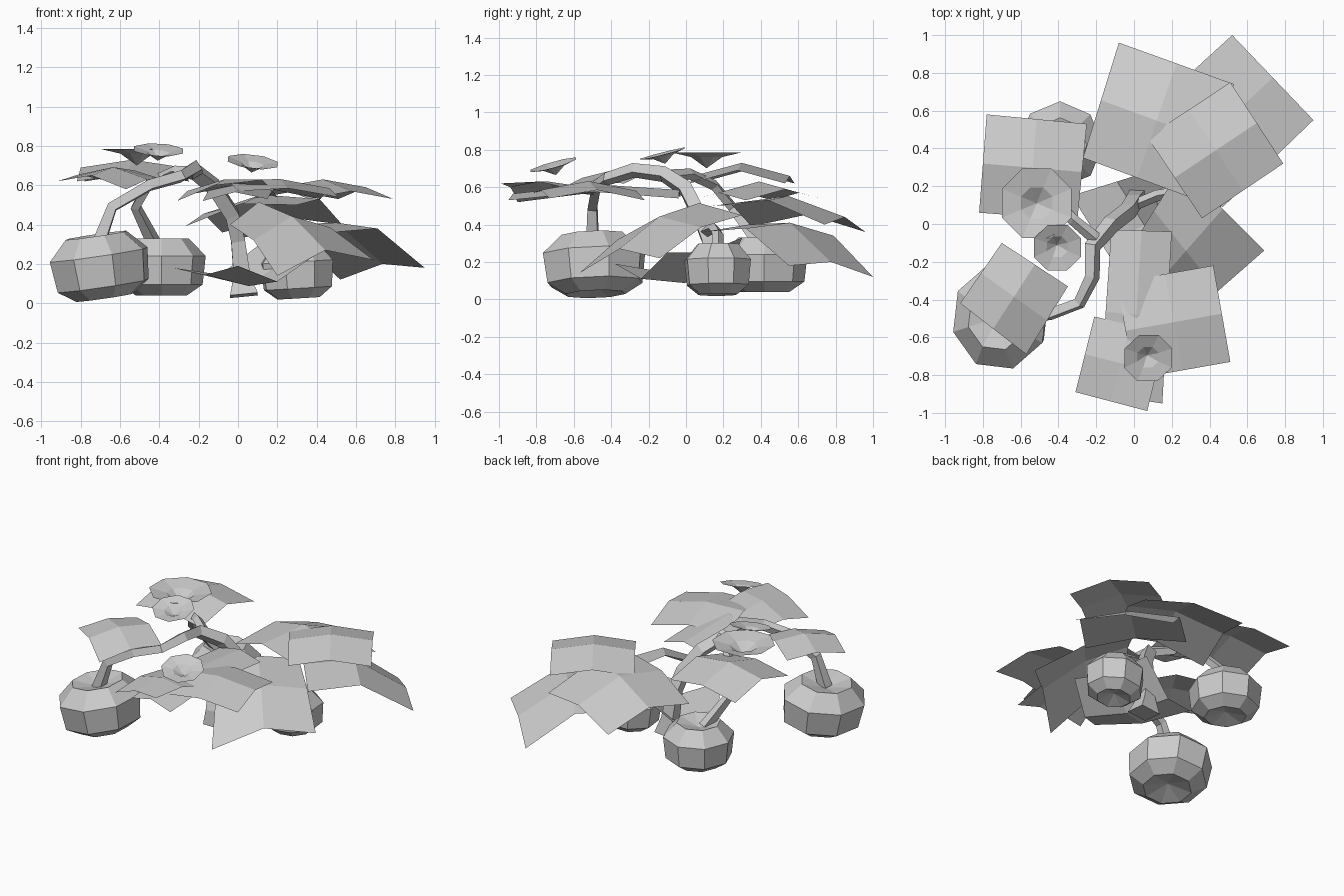
import bpy, math
from mathutils import Vector, Matrix, Euler

if "Cube" in bpy.data.objects:
    bpy.data.objects.remove(bpy.data.objects["Cube"])


def mesh_object(name, verts, faces, matrix=Matrix()):
    me = bpy.data.meshes.new(name)
    me.from_pydata([matrix @ Vector(v) for v in verts], [], faces)
    me.update()
    ob = bpy.data.objects.new(name, me)
    bpy.context.collection.objects.link(ob)
    return ob


def lathe(name, profile, loc, size, rot=(0, 0, 0), sides=8):
    """Spin an (r, z) profile; points with r = 0 become poles."""
    verts, faces, rings = [], [], []
    for r, z in profile:
        n = 1 if r == 0 else sides
        rings.append(list(range(len(verts), len(verts) + n)))
        for i in range(n):
            a = 2 * math.pi * (i + 0.5) / sides
            verts.append((r * math.cos(a), r * math.sin(a), z))
    for lo, hi in zip(rings, rings[1:]):
        for i in range(sides):
            j = (i + 1) % sides
            if len(lo) == 1:
                faces.append((lo[0], hi[j], hi[i]))
            elif len(hi) == 1:
                faces.append((lo[i], lo[j], hi[0]))
            else:
                faces.append((lo[i], lo[j], hi[j], hi[i]))
    m = Matrix.LocRotScale(Vector(loc), Euler(rot), Vector(size))
    return mesh_object(name, verts, faces, m)


def leaf(name, tip_a, tip_b, base_b, base_a, rib, arch):
    """3 x 3 folded sheet, raised along its rib and across its middle."""
    ta, tb, bb, ba = map(Vector, (tip_a, tip_b, base_b, base_a))
    verts = []
    for v in (0, 0.5, 1):
        for u in (0, 0.5, 1):
            p = ta.lerp(tb, u).lerp(ba.lerp(bb, u), v)
            p.z += rib * (1 - abs(2 * u - 1)) + arch * (1 - abs(2 * v - 1))
            verts.append(p)
    faces = [(i, i + 3, i + 4, i + 1) for i in (0, 1, 3, 4)]
    return mesh_object(name, verts, faces)


def stem(name, points):
    """Four-sided tapered stalk through (x, y, z, radius) points."""
    cu = bpy.data.curves.new(name, 'CURVE')
    cu.dimensions = '3D'
    cu.bevel_depth = 1
    cu.bevel_resolution = 0
    cu.use_fill_caps = True
    sp = cu.splines.new('POLY')
    sp.points.add(len(points) - 1)
    sp.use_smooth = False
    for p, (x, y, z, r) in zip(sp.points, points):
        p.co = (x, y, z, 1)
        p.radius = r
    ob = bpy.data.objects.new(name, cu)
    bpy.context.collection.objects.link(ob)
    return ob


# Pumpkins
GOURD = [(0, -0.75), (0.58, -1), (0.93, -0.62), (1, 0.38), (0.62, 1), (0, 0.72)]
lathe("pumpkin_left", GOURD, (-0.7, -0.49, 0.187), (0.26, 0.285, 0.16), (0.05, -0.14, -0.12))
lathe("pumpkin_back", GOURD, (-0.39, 0.42, 0.185), (0.225, 0.23, 0.145), (0, 0, math.pi / 8))
lathe("pumpkin_right", GOURD, (0.3, 0.17, 0.16), (0.195, 0.185, 0.135), (0, -0.06, 0.1))

# Stems
stem("main_vine", [(0.03, 0.13, 0.04, .1), (0.02, 0.14, 0.14, .06), (0, 0.12, 0.32, .05),
                   (-0.03, 0.07, 0.45, .05), (-0.12, 0.0, 0.59, .05),
                   (-0.22, -0.12, 0.67, .045), (-0.22, -0.28, 0.69, .04),
                   (-0.29, -0.42, 0.645, .035), (-0.45, -0.48, 0.6, .035),
                   (-0.64, -0.5, 0.49, .035), (-0.71, -0.5, 0.3, .045)])
stem("back_pumpkin_stalk", [(-0.2, -0.08, 0.66, .035), (-0.32, 0.02, 0.67, .03),
                            (-0.45, 0.15, 0.61, .03), (-0.52, 0.25, 0.49, .03),
                            (-0.42, 0.4, 0.29, .04)])
stem("right_pumpkin_stalk", [(0.0, 0.1, 0.36, .03), (0.12, 0.15, 0.38, .03),
                             (0.24, 0.17, 0.35, .03), (0.29, 0.17, 0.25, .035)])

# Leaves: tip corners, base corners, rib height, arch height
LEAVES = {
    "leaf_back": ((-0.08, 0.96, .36), (0.53, 0.74, .40), (0.3, 0.14, .5), (-0.27, 0.35, .39), .06, .08),
    "leaf_back_right_low": ((0.52, 1.0, .12), (0.95, 0.55, .18), (0.47, 0.09, .36), (0.06, 0.58, .34), .05, .11),
    "leaf_back_right_high": ((0.51, 0.75, .53), (0.79, 0.32, .53), (0.36, 0.03, .53), (0.07, 0.46, .53), .06, .04),
    "leaf_left": ((-0.78, 0.58, .62), (-0.82, 0.06, .62), (-0.3, 0.02, .62), (-0.25, 0.53, .62), .07, .04),
    "leaf_over_pumpkin": ((-0.92, -0.42, .62), (-0.57, -0.69, .58), (-0.35, -0.33, .62), (-0.7, -0.1, .63), .05, .03),
    "leaf_front_right": ((0.51, -0.73, .54), (0.42, -0.22, .53), (-0.09, -0.31, .57), (0.0, -0.82, .57), .05, .03),
    "leaf_front": ((-0.31, -0.89, .52), (0.07, -0.99, .62), (0.17, -0.58, .58), (-0.21, -0.49, .56), .03, .03),
    "leaf_front_long": ((-0.18, -0.9, .52), (0.15, -0.95, .53), (0.2, -0.04, .54), (-0.12, -0.03, .55), .04, .04),
    "leaf_right_low": ((0.2, -0.57, .14), (0.69, -0.14, .22), (0.25, 0.3, .45), (-0.04, -0.16, .4), .09, .05),
    "leaf_ground": ((-0.33, 0.15, .18), (0.0, -0.38, .19), (0.4, -0.1, .25), (0.15, 0.3, .33), -.04, -.11),
}
for name, spec in LEAVES.items():
    leaf(name, *spec)

# Flowers: shallow eight-sided dishes
DISH = [(0, -0.42), (0.45, -0.12), (1, 0)]
lathe("flower_large", DISH, (-0.515, 0.11, 0.785), (0.2, 0.2, 0.2))
lathe("flower_middle", DISH, (-0.405, -0.125, 0.78), (0.135, 0.135, 0.135), (0.25, 0.05, 0))
lathe("flower_front", DISH, (0.075, -0.71, 0.72), (0.137, 0.137, 0.137), (0.27, 0.12, 0))
